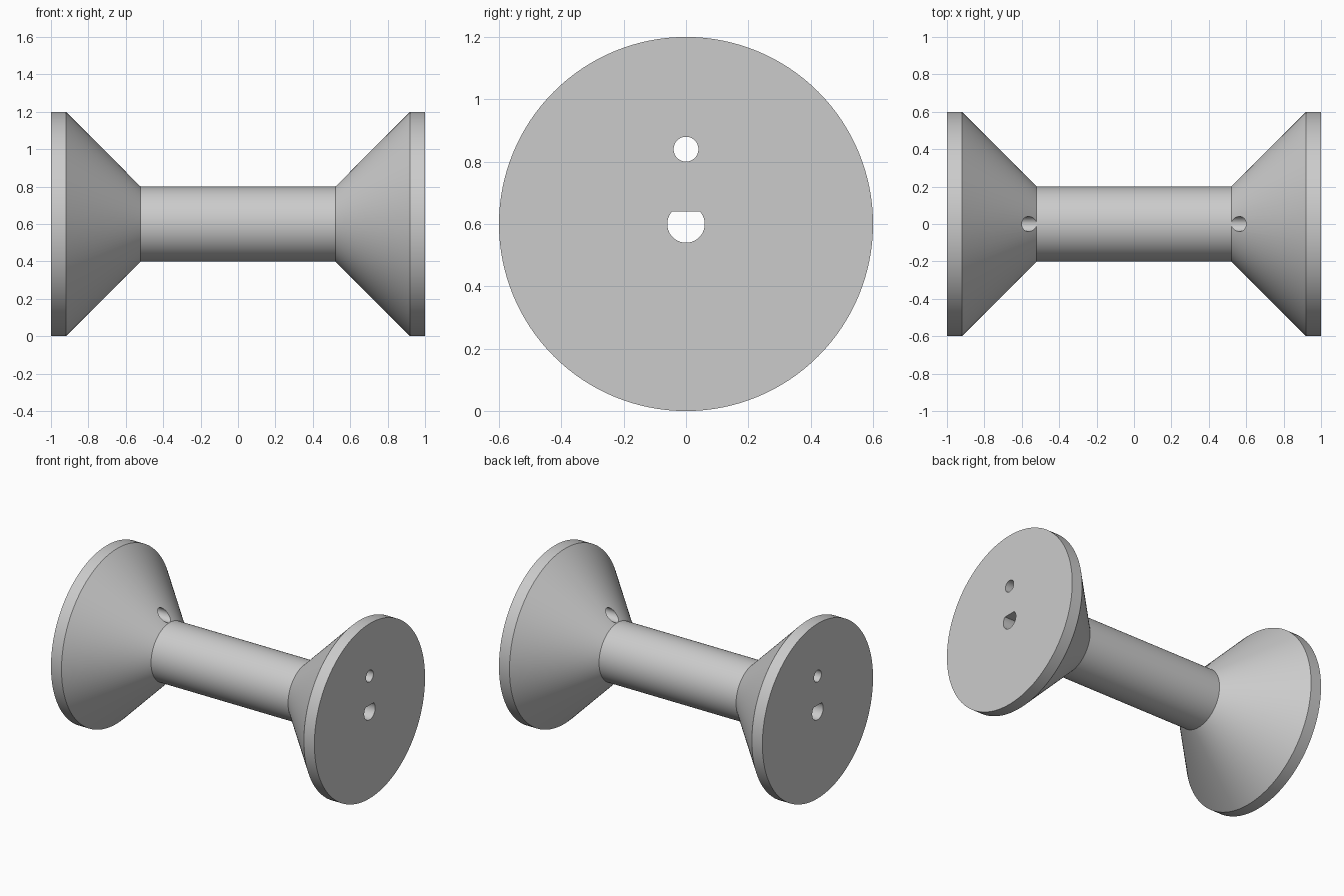
import bpy, bmesh, math
from mathutils import Matrix, Vector

if "Cube" in bpy.data.objects:
    bpy.data.objects.remove(bpy.data.objects["Cube"], do_unlink=True)

CENTRE_Z = 0.6
SIDES = 128

grey = bpy.data.materials.new("plain_grey")
grey.use_nodes = True
colour = (0.6, 0.6, 0.6, 1)
grey.diffuse_color = colour
grey.node_tree.nodes["Principled BSDF"].inputs["Base Color"].default_value = colour


def make_object(name, bm):
    bmesh.ops.recalc_face_normals(bm, faces=bm.faces)
    mesh = bpy.data.meshes.new(name)
    bm.to_mesh(mesh)
    bm.free()
    mesh.materials.append(grey)
    obj = bpy.data.objects.new(name, mesh)
    bpy.context.collection.objects.link(obj)
    return obj


def lathe(name, profile):
    """Stack rings of (x, radius) along the x axis and cap the ends."""
    bm = bmesh.new()
    rings = []
    for x, r in profile:
        angles = [2 * math.pi * i / SIDES for i in range(SIDES)]
        rings.append([bm.verts.new((x, r * math.sin(a), CENTRE_Z + r * math.cos(a)))
                      for a in angles])
    for a, b in zip(rings, rings[1:]):
        for i in range(SIDES):
            j = (i + 1) % SIDES
            bm.faces.new((a[i], a[j], b[j], b[i]))
    bm.faces.new(rings[0])
    bm.faces.new(rings[-1])
    return make_object(name, bm)


def bore_cutter(name, radius, z, x0, x1, flat=None):
    """Rod along x, with its top cut flat at the given height if wanted."""
    bm = bmesh.new()
    start = math.acos(flat / radius) if flat else 0
    steps = 48
    count = steps + 1 if flat else steps
    points = []
    for i in range(count):
        a = start + (2 * math.pi - 2 * start) * i / steps
        points.append(bm.verts.new((x0, radius * math.sin(a), z + radius * math.cos(a))))
    face = bm.faces.new(points)
    out = bmesh.ops.extrude_face_region(bm, geom=[face])
    moved = [v for v in out["geom"] if isinstance(v, bmesh.types.BMVert)]
    bmesh.ops.translate(bm, verts=moved, vec=(x1 - x0, 0, 0))
    obj = make_object(name, bm)
    obj.hide_render = True
    return obj


# Spool body: rim, cone, shaft, cone, rim
half = [(0.52, 0.2), (0.92, 0.6), (1.0, 0.6)]
spool = lathe("spool", [(-x, r) for x, r in reversed(half)] + half)

# D-shaped axle bore, and a thread hole through each flange
cutters = [bore_cutter("axle_bore_cutter", 0.06, CENTRE_Z, -1.1, 1.1, flat=0.04)]
for side, label in ((1, "left"), (-1, "right")):
    cutters.append(bore_cutter(label + "_thread_hole_cutter", 0.0398, 0.84,
                               side * 0.4, side * 1.1))

bpy.ops.object.select_all(action="DESELECT")
spool.select_set(True)
bpy.context.view_layer.objects.active = spool
for cutter in cutters:
    mod = spool.modifiers.new(cutter.name, "BOOLEAN")
    mod.operation = "DIFFERENCE"
    mod.solver = "EXACT"
    mod.object = cutter
    bpy.ops.object.modifier_apply(modifier=mod.name)
for cutter in cutters:
    bpy.data.objects.remove(cutter, do_unlink=True)

bpy.ops.object.shade_smooth_by_angle(angle=math.radians(30))
